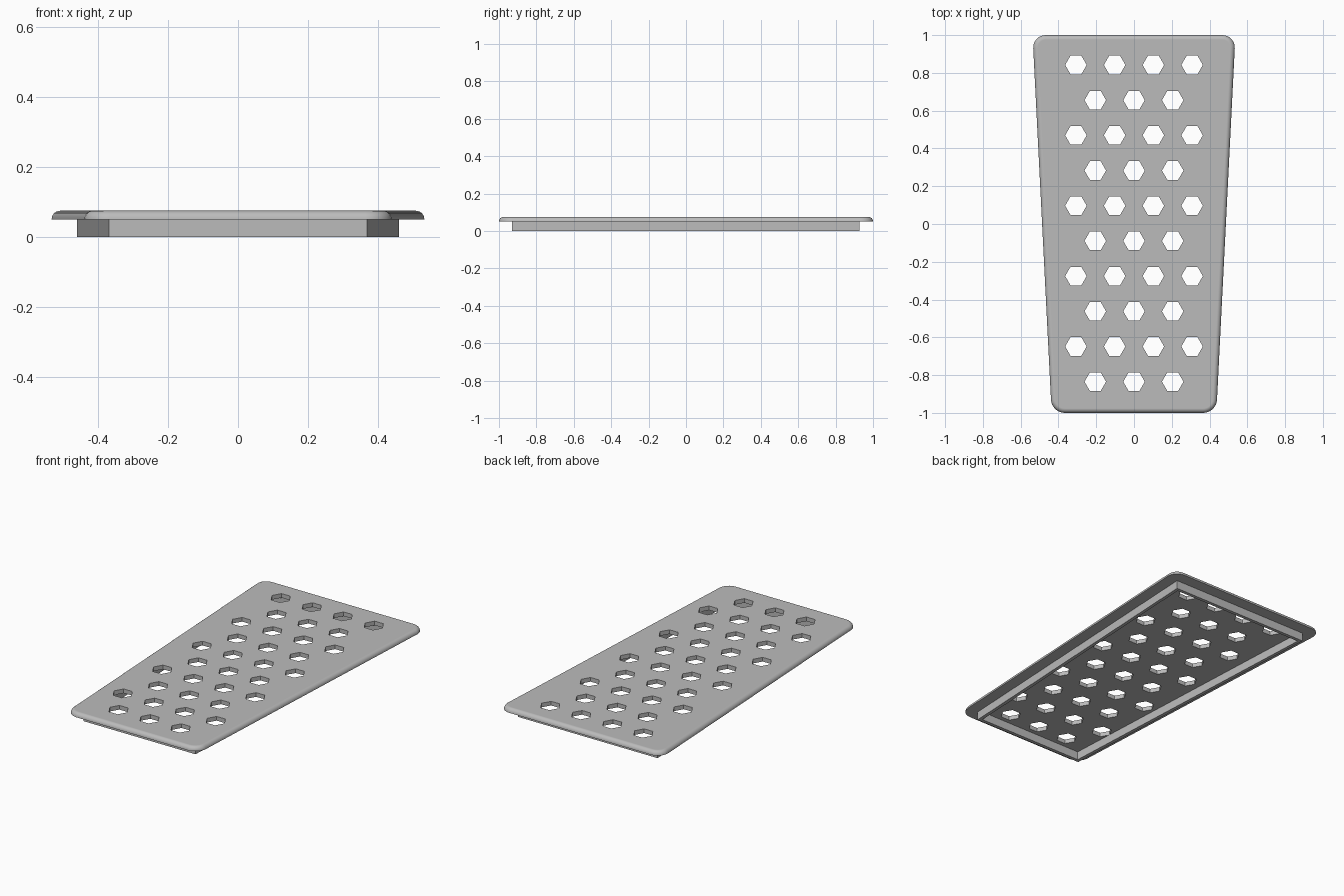
import bpy, bmesh, math
from mathutils import Matrix

cube = bpy.data.objects.get("Cube")
if cube:
    bpy.data.objects.remove(cube, do_unlink=True)

FLANGE_Z, TOP_Z = 0.05, 0.075

grey = bpy.data.materials.new("plain grey")
grey.use_nodes = True
colour = (0.5, 0.5, 0.5, 1)
grey.diffuse_color = colour
grey.node_tree.nodes["Principled BSDF"].inputs["Base Color"].default_value = colour


def make_object(name, bm):
    bmesh.ops.recalc_face_normals(bm, faces=bm.faces[:])
    mesh = bpy.data.meshes.new(name)
    bm.to_mesh(mesh)
    bm.free()
    mesh.materials.append(grey)
    obj = bpy.data.objects.new(name, mesh)
    bpy.context.collection.objects.link(obj)
    return obj


def trapezoid(front, back, y_front, y_back):
    return [(-front, y_front), (front, y_front), (back, y_back), (-back, y_back)]


def extrude_up(bm, face, height):
    result = bmesh.ops.extrude_face_region(bm, geom=[face])
    verts = [g for g in result["geom"] if isinstance(g, bmesh.types.BMVert)]
    bmesh.ops.translate(bm, verts=verts, vec=(0, 0, height))


# Tapered plate with rounded corners and a rounded upper edge
bm = bmesh.new()
outline = trapezoid(0.436, 0.537, -1, 1)
face = bm.faces.new([bm.verts.new((x, y, FLANGE_Z)) for x, y in outline])
bmesh.ops.bevel(bm, geom=bm.verts[:], offset=0.07, segments=8, profile=0.5,
                affect='VERTICES')
bm.faces.ensure_lookup_table()
extrude_up(bm, bm.faces[0], TOP_Z - FLANGE_Z)
rim_edges = [e for e in bm.edges if all(v.co.z > TOP_Z - 0.001 for v in e.verts)]
bmesh.ops.bevel(bm, geom=rim_edges, offset=0.024, segments=6, profile=0.5,
                affect='EDGES')
plate = make_object("perforated_plate", bm)

# Hexagonal drain holes in alternating rows of four and three
bm = bmesh.new()
for row in range(10):
    count = 4 - row % 2
    for col in range(count):
        x = (col - (count - 1) / 2) * 0.205
        y = 0.842 - row * 0.1863
        bmesh.ops.create_cone(bm, cap_ends=True, segments=6, radius1=0.057,
                              radius2=0.057, depth=0.2,
                              matrix=Matrix.Translation((x, y, FLANGE_Z))
                              @ Matrix.Rotation(math.pi / 2, 4, 'Z'))
cutter = make_object("hole_cutter", bm)
cutter.hide_render = True

bpy.ops.object.select_all(action='DESELECT')
bpy.context.view_layer.objects.active = plate
plate.select_set(True)
cut = plate.modifiers.new("holes", 'BOOLEAN')
cut.operation = 'DIFFERENCE'
cut.solver = 'EXACT'
cut.object = cutter
bpy.ops.object.modifier_apply(modifier=cut.name)
bpy.data.objects.remove(cutter, do_unlink=True)
bpy.ops.object.shade_smooth_by_angle(angle=math.radians(30))
weighted = plate.modifiers.new("even shading", 'WEIGHTED_NORMAL')
weighted.keep_sharp = True

# Thin locating wall under the plate
WALL = 0.02
bm = bmesh.new()
outer = trapezoid(0.37, 0.461, -0.93, 0.927)
inner = trapezoid(0.37 - WALL, 0.461 - WALL, -0.93 + WALL, 0.927 - WALL)
loops = [[bm.verts.new((x, y, z)) for x, y in ring]
         for ring, z in ((outer, 0), (outer, FLANGE_Z), (inner, FLANGE_Z), (inner, 0))]
for a, b in zip(loops, loops[1:] + loops[:1]):
    for i in range(4):
        j = (i + 1) % 4
        bm.faces.new((a[i], a[j], b[j], b[i]))
make_object("underside_wall", bm)
